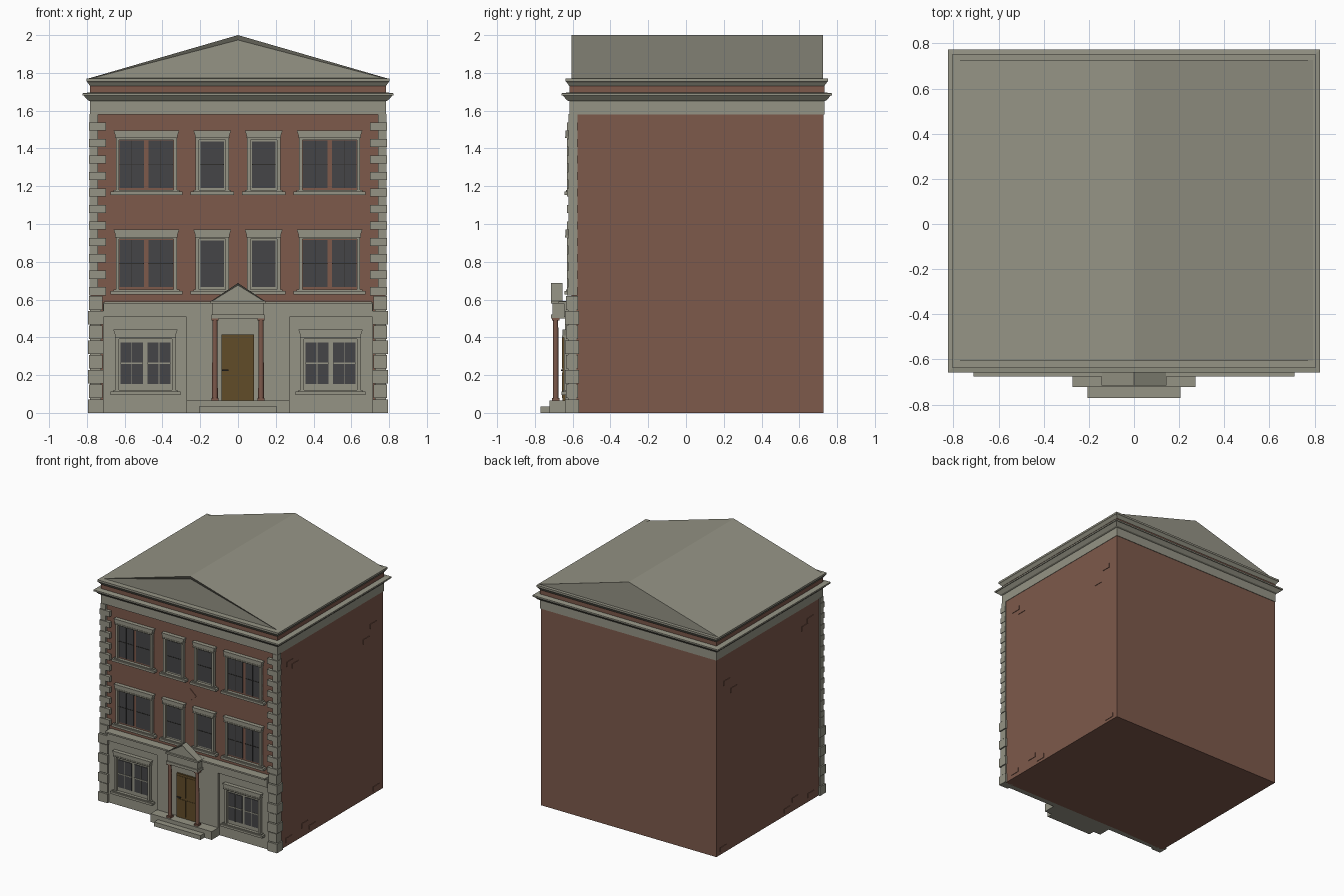
import bpy, bmesh, math

cube = bpy.data.objects.get("Cube")
if cube:
    bpy.data.objects.remove(cube, do_unlink=True)


def material(name, rgb):
    m = bpy.data.materials.new(name)
    m.use_nodes = True
    m.diffuse_color = (*rgb, 1)
    m.node_tree.nodes["Principled BSDF"].inputs["Base Color"].default_value = (*rgb, 1)
    return m


stone = material("grey stone", (0.30, 0.295, 0.235))
brick = material("red brick", (0.205, 0.1, 0.07))
glass = material("dark glass", (0.06, 0.06, 0.063))
wood = material("brown wood", (0.12, 0.072, 0.022))
dark = material("dark metal", (0.03, 0.028, 0.025))


def finish(bm, name, mat):
    bmesh.ops.recalc_face_normals(bm, faces=bm.faces)
    mesh = bpy.data.meshes.new(name)
    bm.to_mesh(mesh)
    bm.free()
    mesh.materials.append(mat)
    ob = bpy.data.objects.new(name, mesh)
    bpy.context.collection.objects.link(ob)
    return ob


def prism(name, outline, y0, y1, mat, recess=0):
    """Extrude an x-z outline from the front y0 to the back y1."""
    bm = bmesh.new()
    front = bm.faces.new([bm.verts.new((x, y0, z)) for x, z in outline])
    ext = bmesh.ops.extrude_face_region(bm, geom=[front], use_keep_orig=True)
    for v in ext["geom"]:
        if isinstance(v, bmesh.types.BMVert):
            v.co.y = y1
    bmesh.ops.recalc_face_normals(bm, faces=bm.faces)
    if recess:
        face = min(bm.faces, key=lambda f: f.calc_center_median().y)
        bmesh.ops.inset_individual(bm, faces=[face], thickness=recess, depth=0)
        bmesh.ops.translate(bm, verts=face.verts, vec=(0, 0.01, 0))
    return finish(bm, name, mat)


def box(name, x0, x1, y0, y1, z0, z1, mat):
    return prism(name, [(x0, z0), (x1, z0), (x1, z1), (x0, z1)], y0, y1, mat)


def rings(name, levels, mat):
    """Stack rectangular rings, each an outward growth and a height."""
    bm = bmesh.new()
    prev = None
    for g, z in levels:
        hx, hy = 0.783 + g, 0.675 + g
        ring = [bm.verts.new((sx * hx, 0.057 + sy * hy, z))
                for sx, sy in ((-1, -1), (1, -1), (1, 1), (-1, 1))]
        if prev:
            for i in range(4):
                j = (i + 1) % 4
                bm.faces.new((prev[i], prev[j], ring[j], ring[i]))
        else:
            bm.faces.new(ring)
        prev = ring
    bm.faces.new(prev)
    return finish(bm, name, mat)


# Brick body, frieze, cornices and roof
WALL = -0.605
box("brick_body", -0.78, 0.78, WALL, 0.728, 0, 1.6, brick)
rings("frieze", [(0, 1.58), (0, 1.65)], stone)
rings("lower_cornice", [(0, 1.65), (0.012, 1.655), (0.034, 1.68), (0.04, 1.68), (0.04, 1.692), (0, 1.697)], stone)
rings("attic_band", [(0, 1.692), (0, 1.735)], brick)
rings("upper_cornice", [(0, 1.73), (0.014, 1.75), (0.02, 1.755), (0.02, 1.77)], stone)
prism("gable_roof", [(-0.8, 1.768), (0.8, 1.768), (0, 2)], -0.607, 0.726, stone, recess=0.026)

# Corner quoins: large rusticated blocks below, alternating blocks above
for side, label in ((1, "left"), (-1, "right")):
    for i in range(8):
        z = i * 0.078
        grow = 0.006 if i % 2 == 0 else 0
        box(f"{label}_base_quoin_{i}", side * (0.717 - grow), side * (0.788 + grow),
            -0.634 - grow, -0.572 + grow, z, z + 0.072, stone)
    box(f"{label}_quoin_core", side * 0.725, side * 0.784, -0.624, -0.58, 0, 0.62, stone)
    for i in range(22):
        z = 0.622 + i * 0.0436
        long = i % 2 == 0
        box(f"{label}_quoin_{i}", side * (0.70 if long else 0.742), side * (0.79 if long else 0.786),
            -0.63 if long else -0.622, -0.575, z, z + 0.0436, stone)

# Single bricks standing slightly proud of the side walls
for side in (1, -1):
    for y, z in ((-0.46, 1.46), (-0.39, 1.42), (0.6, 1.36), (0.51, 1.27),
                 (0.64, 0.04), (-0.27, 0.09), (-0.17, 0.04), (-0.47, 0.05)):
        box("proud_brick", side * 0.77, side * 0.784, y - 0.04, y + 0.04, z - 0.018, z + 0.018, brick)


def window(name, cx, zb, half, pane_z0, pane_z1, top, wall, panes, casement):
    """Framed window: zb is the sill's underside, top the lintel's underside."""
    sill = zb + 0.026
    box(name + "_casement", cx - half, cx + half, wall - 0.006, wall + 0.01, sill, top, casement)
    for s in (-1, 1):
        box(name + "_jamb", cx + s * (half - 0.018), cx + s * half, wall - 0.024, wall + 0.01, sill, top, stone)
    box(name + "_head", cx - half, cx + half, wall - 0.024, wall + 0.01, top - 0.014, top, stone)
    prism(name + "_lintel", [(cx - half, top), (cx + half, top),
          (cx + half + 0.012, top + 0.036), (cx - half - 0.012, top + 0.036)], wall - 0.032, wall + 0.01, stone)
    box(name + "_lintel_fillet", cx - half - 0.004, cx + half + 0.004, wall - 0.035, wall, top - 0.006, top + 0.004, stone)
    box(name + "_sill", cx - half - 0.028, cx + half + 0.028, wall - 0.038, wall + 0.01, zb, zb + 0.018, stone)
    box(name + "_sill_step", cx - half - 0.012, cx + half + 0.012, wall - 0.03, wall + 0.01, zb + 0.018, sill, stone)
    mid = (pane_z0 + pane_z1) / 2
    for a, b in panes:
        box(name + "_pane", cx + a, cx + b, wall - 0.011, wall, pane_z0, pane_z1, glass)
        bar = casement if casement is stone and wall < WALL else dark
        t = 0.004 if bar is stone else 0.002
        box(name + "_glazing_bar", cx + a, cx + b, wall - 0.014, wall, mid - t, mid + t, bar)
        if len(panes) > 1:
            c = cx + (a + b) / 2
            box(name + "_upright_bar", c - t / 2, c + t / 2, wall - 0.013, wall, pane_z0, pane_z1, bar)


# Upper floors: wide outer windows and narrow inner ones
double = [(-0.142, -0.012), (0.012, 0.142)]
for floor, z in (("middle", 0.628), ("top", 1.153)):
    for s in (-1, 1):
        window(f"{floor}_wide_window", s * 0.485, z, 0.162, z + 0.038, z + 0.288, z + 0.307, WALL, double, brick)
        window(f"{floor}_narrow_window", s * 0.136, z, 0.088, z + 0.038, z + 0.285, z + 0.307, WALL, [(-0.062, 0.062)], stone)

# Diamond plaque
prism("diamond_plaque", [(0, 1.0), (0.055, 1.05), (0, 1.1), (-0.055, 1.05)], WALL - 0.005, WALL, brick)

# Stone ground floor with band course
GROUND = -0.622
box("ground_wall", -0.715, 0.715, GROUND, -0.58, 0, 0.585, stone)
box("centre_panel", -0.272, 0.272, -0.64, -0.6, 0, 0.508, stone)
box("band_course", -0.712, 0.712, -0.646, -0.6, 0.508, 0.578, stone)
box("band_cornice", -0.71, 0.71, -0.675, -0.6, 0.578, 0.59, stone)
for s in (-1, 1):
    window("ground_window", s * 0.49, 0.095, 0.158, 0.152, 0.372, 0.405, GROUND, [(-0.132, -0.012), (0.012, 0.132)], stone)

# Steps, door and its hardware
box("lower_step", -0.206, 0.206, -0.77, -0.6, 0, 0.035, stone)
box("upper_step", -0.272, 0.272, -0.722, -0.6, 0, 0.066, stone)
box("door", -0.088, 0.084, -0.654, -0.63, 0.066, 0.416, wood)
for a, b in ((-0.08, -0.005), (0.002, 0.077)):
    for z0, z1 in ((0.08, 0.215), (0.235, 0.4)):
        box("door_panel", a, b, -0.657, -0.65, z0, z1, wood)
box("door_handle", -0.085, -0.05, -0.662, -0.65, 0.223, 0.231, dark)

# Portico columns
for s in (-1, 1):
    bm = bmesh.new()
    bmesh.ops.create_cone(bm, cap_ends=True, segments=16, radius1=0.015, radius2=0.0135, depth=0.43)
    bmesh.ops.translate(bm, verts=bm.verts, vec=(s * 0.122, -0.69, 0.287))
    col = finish(bm, "portico_column", brick)
    for p in col.data.polygons:
        p.use_smooth = len(p.vertices) == 4
    for z in (0.066, 0.488):
        box("column_block", s * 0.122 - 0.018, s * 0.122 + 0.018, -0.709, -0.671, z, z + 0.014, brick)

# Portico entablature and pediment
box("portico_architrave", -0.14, 0.14, -0.715, -0.63, 0.5, 0.522, stone)
box("portico_frieze", -0.134, 0.134, -0.706, -0.63, 0.522, 0.578, stone)
box("portico_cornice", -0.145, 0.145, -0.716, -0.63, 0.578, 0.592, stone)
prism("portico_pediment", [(-0.145, 0.59), (0.145, 0.59), (0, 0.688)], -0.715, -0.655, stone, recess=0.012)
